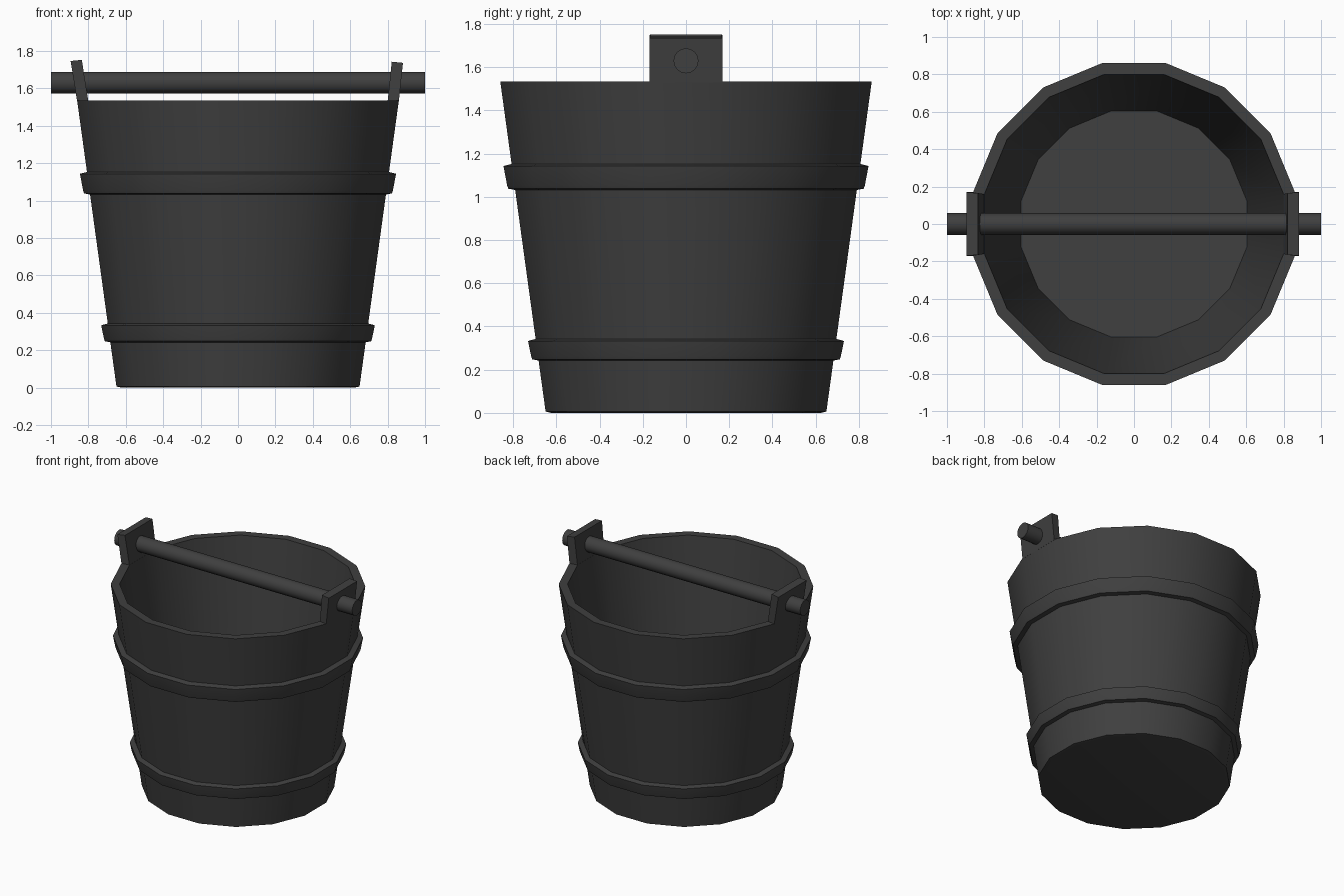
import bpy, bmesh, math
from mathutils import Matrix

if "Cube" in bpy.data.objects:
    bpy.data.objects.remove(bpy.data.objects["Cube"])

SIDES = 16
STEP = 2 * math.pi / SIDES
FLAT = 1 / math.cos(STEP / 2)      # flat distance -> corner radius

mat = bpy.data.materials.new("dark_grey")
mat.diffuse_color = (0.05, 0.05, 0.05, 1)
mat.use_nodes = True
mat.node_tree.nodes["Principled BSDF"].inputs["Base Color"].default_value = mat.diffuse_color


def finish(name, bm):
    bmesh.ops.recalc_face_normals(bm, faces=bm.faces)
    me = bpy.data.meshes.new(name)
    bm.to_mesh(me)
    bm.free()
    me.materials.append(mat)
    ob = bpy.data.objects.new(name, me)
    bpy.context.collection.objects.link(ob)
    bpy.ops.object.select_all(action='DESELECT')
    ob.select_set(True)
    bpy.context.view_layer.objects.active = ob
    bpy.ops.object.shade_smooth_by_angle(angle=math.radians(30))
    return ob


def lathe(name, profile, closed=False):
    """Turn a (flat distance, z) profile; an open profile gets end caps."""
    bm = bmesh.new()
    rings = [[bm.verts.new((r * FLAT * math.cos((i + .5) * STEP),
                            r * FLAT * math.sin((i + .5) * STEP), z))
              for i in range(SIDES)] for r, z in profile]
    pairs = list(zip(rings, rings[1:]))
    if closed:
        pairs.append((rings[-1], rings[0]))
    else:
        bm.faces.new(rings[0])
        bm.faces.new(rings[-1])
    for a, b in pairs:
        for i in range(SIDES):
            j = (i + 1) % SIDES
            bm.faces.new((a[i], a[j], b[j], b[i]))
    return finish(name, bm)


def wall(z):
    return 0.65 + 0.21 * z / 1.535


# Tapered tub with a hollow inside
lathe("bucket_body", [(0.625, 0), (0.65, 0.006), (0.86, 1.535),
                      (0.80, 1.535), (0.605, 0.06)])

# Two hoops round the outside
for name, z0, z1, t in (("upper_hoop", 1.03, 1.155, 0.037),
                        ("lower_hoop", 0.24, 0.345, 0.034)):
    lathe(name, [(wall(z0) - 0.01, z0), (wall(z0) + t * 0.85, z0 + 0.008),
                 (wall(z0) + t, z0 + 0.022), (wall(z1) + t, z1 - 0.012),
                 (wall(z1) - 0.01, z1)], closed=True)

# Leaning lugs that continue the wall upwards on each side
for name, s, lean, top in (("left_lug", -1, 0.035, 1.752),
                           ("right_lug", 1, 0.022, 1.742)):
    bm = bmesh.new()
    # outer and inner corners: x, half width, z
    corners = [(0.86, 0.17, 1.53), (0.80, 0.16, 1.53),
               (0.80 + lean, 0.165, top), (0.86 + lean, 0.17, top - 0.006)]
    ends = [[bm.verts.new((s * x, e * w, z)) for x, w, z in corners]
            for e in (-1, 1)]
    for e in ends:
        bm.faces.new(e)
    for i in range(4):
        j = (i + 1) % 4
        bm.faces.new((ends[0][i], ends[0][j], ends[1][j], ends[1][i]))
    finish(name, bm)

# Straight carrying bar through both lugs
bm = bmesh.new()
bmesh.ops.create_cone(bm, cap_ends=True, segments=16, radius1=0.058,
                      radius2=0.058, depth=2,
                      matrix=Matrix.Translation((0, 0, 1.63)) @
                      Matrix.Rotation(math.pi / 2, 4, 'Y'))
finish("handle_bar", bm)
